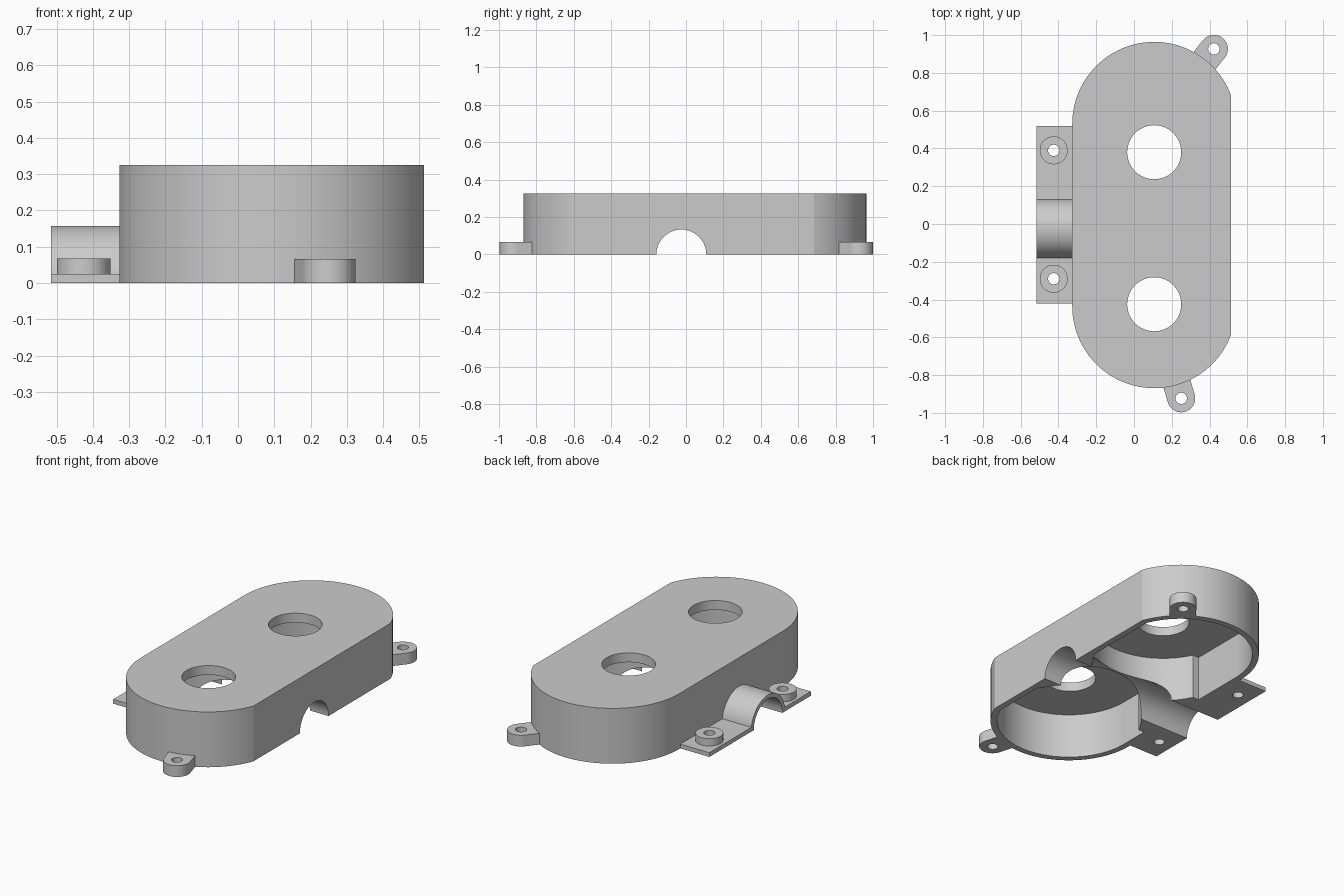
import bpy, bmesh
from math import acos, atan2, cos, sin, pi
from mathutils import Matrix

if "Cube" in bpy.data.objects:
    bpy.data.objects.remove(bpy.data.objects["Cube"])

grey = bpy.data.materials.new("plain grey")
grey.use_nodes = True
colour = (0.6, 0.6, 0.6, 1)
grey.diffuse_color = colour
grey.node_tree.nodes["Principled BSDF"].inputs["Base Color"].default_value = colour

HEIGHT, CEILING, WALL = 0.325, 0.27, 0.036
MID_X, FLAT_X, RADIUS = 0.107, 0.513, 0.434
END_Y = (-0.435, 0.53)       # centres of the rounded ends
BORE_Y = (-0.425, 0.38)      # centres of holes and round pockets
PIPE_Y = -0.025
parts, cutters = [], []


def arc(cx, cy, r, a0, a1, n=48):
    return [(cx + r * cos(a0 + (a1 - a0) * i / n),
             cy + r * sin(a0 + (a1 - a0) * i / n)) for i in range(n + 1)]


def circle(cx, cy, r):
    return arc(cx, cy, r, 0, 2 * pi, 72)[:-1]


def prism(name, points, z0, z1, matrix=None, cutter=False):
    """Extrude a flat outline from z0 to z1."""
    bm = bmesh.new()
    face = bm.faces.new([bm.verts.new((x, y, z0)) for x, y in points])
    top = bmesh.ops.extrude_face_region(bm, geom=[face])["geom"]
    verts = [v for v in top if isinstance(v, bmesh.types.BMVert)]
    bmesh.ops.translate(bm, verts=verts, vec=(0, 0, z1 - z0))
    if matrix:
        bm.transform(matrix)
    bmesh.ops.recalc_face_normals(bm, faces=bm.faces)
    mesh = bpy.data.meshes.new(name)
    bm.to_mesh(mesh)
    bm.free()
    mesh.materials.append(grey)
    ob = bpy.data.objects.new(name, mesh)
    bpy.context.collection.objects.link(ob)
    ob.hide_render = cutter
    (cutters if cutter else parts).append(ob)
    return ob


def cut(ob, *tools):
    for tool in tools:
        mod = ob.modifiers.new("cut", "BOOLEAN")
        mod.operation, mod.solver, mod.object = "DIFFERENCE", "EXACT", tool


def rect(x0, x1, y0, y1):
    return [(x0, y0), (x1, y0), (x1, y1), (x0, y1)]


# Housing: stadium outline with one side sliced flat
a = acos((FLAT_X - MID_X) / RADIUS)
outline = arc(MID_X, END_Y[1], RADIUS, a, pi) + arc(MID_X, END_Y[0], RADIUS, pi, 2 * pi - a)
housing = prism("housing", outline, 0, HEIGHT)

# Pockets: an end chamber and a round chamber on each side of the pipe
inner_r, inner_x = RADIUS - WALL, FLAT_X - WALL
b = acos((inner_x - MID_X) / inner_r)
upper = arc(MID_X, END_Y[1], inner_r, b, pi) + [(MID_X - inner_r, 0.21), (inner_x, 0.21)]
lower = arc(MID_X, END_Y[0], inner_r, pi, 2 * pi - b) + [(inner_x, -0.26), (MID_X - inner_r, -0.26)]
for name, points in (("upper_chamber", upper), ("lower_chamber", lower)):
    cut(housing, prism(name, points, -0.1, CEILING, cutter=True))
pocket_r = 0.395
c = acos((inner_x - MID_X) / pocket_r)
for y in BORE_Y:
    pocket = arc(MID_X, y, pocket_r, c, 2 * pi - c, 72)
    cut(housing, prism("round_pocket", pocket, -0.1, CEILING, cutter=True),
        prism("top_hole", circle(MID_X, y, 0.143), 0.1, 0.5, cutter=True))

# Pipe channel running along x
along_x = Matrix(((0, 0, 1, 0), (1, 0, 0, 0), (0, 1, 0, 0), (0, 0, 0, 1)))
channel = prism("pipe_channel", circle(PIPE_Y, 0, 0.133), -0.8, 0.8, along_x, True)
cut(housing, channel)

# Pipe clamp: arch, base plate and screw bosses
clip_x = -0.516
arch = prism("clamp_arch", arc(PIPE_Y, 0, 0.157, 0, pi), clip_x, -0.326, along_x)
plate = prism("clamp_plate", rect(clip_x, -0.326, -0.422, 0.52), 0, 0.025)
cut(arch, channel)
cut(plate, channel)
for y in (-0.29, 0.39):
    hole = prism("screw_hole", circle(-0.425, y, 0.03), -0.1, 0.2, cutter=True)
    boss = prism("screw_boss", circle(-0.425, y, 0.074), 0.025, 0.068)
    cut(plate, hole)
    cut(boss, hole)

# Mounting ears pointing out from the rounded ends
for x, y, end_y in ((0.423, 0.927, END_Y[1]), (0.25, -0.923, END_Y[0])):
    angle = atan2(y - end_y, x - MID_X)
    reach = ((x - MID_X) ** 2 + (y - end_y) ** 2) ** 0.5
    points = arc(0, 0, 0.074, -pi / 2, pi / 2) + [(0.41 - reach, 0.074), (0.41 - reach, -0.074)]
    place = Matrix.Translation((x, y, 0)) @ Matrix.Rotation(angle, 4, "Z")
    ear = prism("mounting_ear", points, 0, 0.066, place)
    cut(ear, prism("ear_hole", circle(x, y, 0.03), -0.1, 0.2, cutter=True))

# Bake the cuts, drop the cutters and smooth the round walls
graph = bpy.context.evaluated_depsgraph_get()
baked = [bpy.data.meshes.new_from_object(ob.evaluated_get(graph)) for ob in parts]
for ob, mesh in zip(parts, baked):
    ob.modifiers.clear()
    ob.data = mesh
for ob in cutters:
    bpy.data.objects.remove(ob)
bpy.ops.object.select_all(action="DESELECT")
for ob in parts:
    ob.select_set(True)
bpy.context.view_layer.objects.active = housing
bpy.ops.object.shade_smooth_by_angle(angle=pi / 12)
